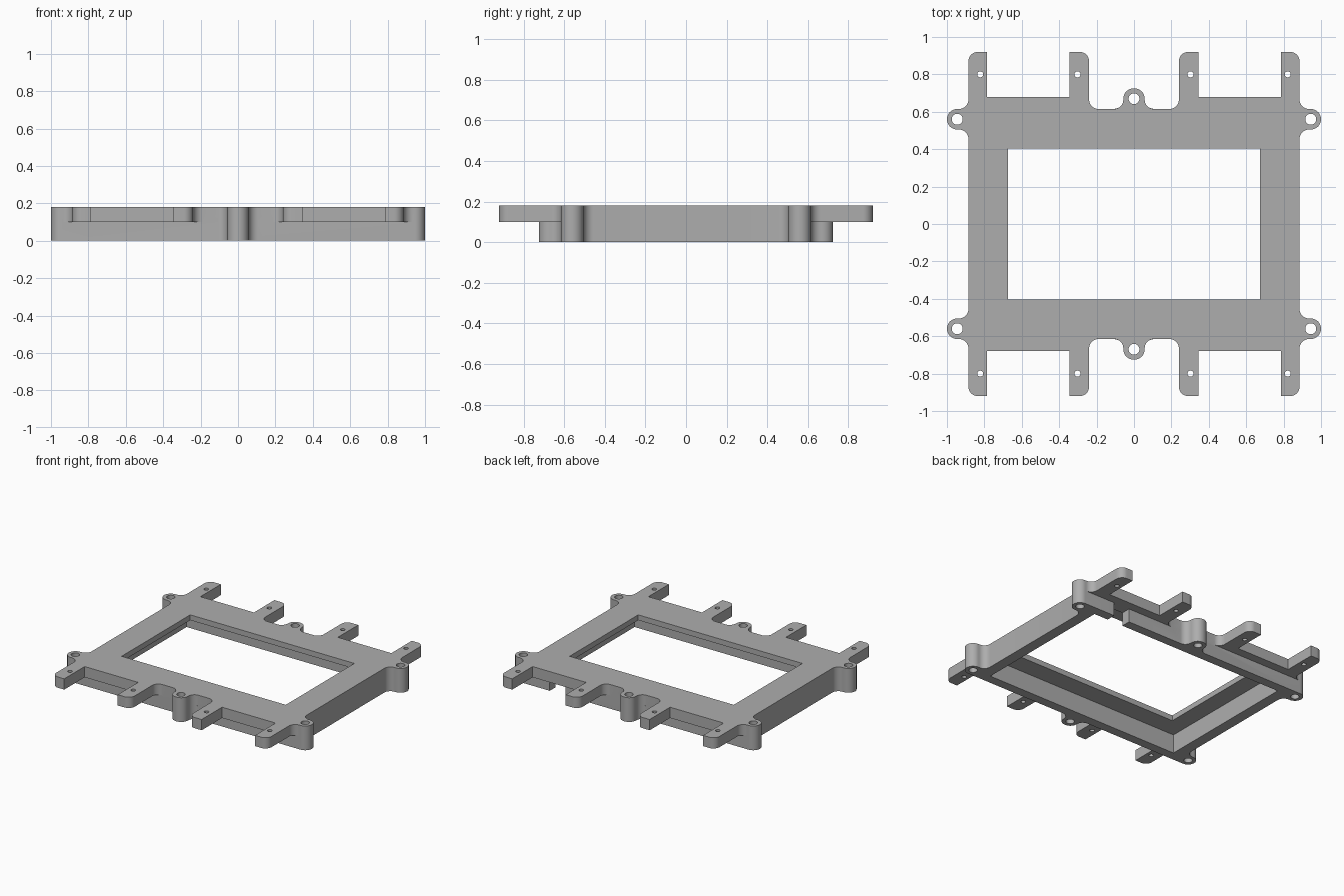
import bpy, bmesh, math
from mathutils import Vector

if "Cube" in bpy.data.objects:
    bpy.data.objects.remove(bpy.data.objects["Cube"], do_unlink=True)

TOP, STEP, CEILING = 0.18, 0.10, 0.14
LUG, FILLET = 0.055, 0.05

grey = bpy.data.materials.new("mid grey")
grey.use_nodes = True
colour = (0.42, 0.42, 0.42, 1)
grey.diffuse_color = colour
grey.node_tree.nodes["Principled BSDF"].inputs["Base Color"].default_value = colour


def four_way(quarter):
    """Repeat a quarter outline of (x, y, radius) corners in all quadrants."""
    half = quarter + [(-x, y, r) for x, y, r in reversed(quarter)]
    return half + [(-x, -y, r) for x, y, r in half]


def rounded(corners, steps=10):
    """Replace each right-angled corner by an arc of its radius."""
    points = []
    for i, (x, y, r) in enumerate(corners):
        p = Vector((x, y))
        if r == 0:
            points.append(p)
            continue
        a = (Vector(corners[i - 1][:2]) - p).normalized() * r
        b = (Vector(corners[(i + 1) % len(corners)][:2]) - p).normalized() * r
        for k in range(steps + 1):
            t = k / steps * math.pi / 2
            points.append(p + a * (1 - math.sin(t)) + b * (1 - math.cos(t)))
    return points


def prism(name, outlines, z0, z1):
    """Extrude one or more closed outlines between two heights."""
    bm = bmesh.new()
    for outline in outlines:
        face = bm.faces.new([bm.verts.new((p[0], p[1], z0)) for p in outline])
        grown = bmesh.ops.extrude_face_region(bm, geom=[face], use_keep_orig=True)
        verts = [v for v in grown["geom"] if isinstance(v, bmesh.types.BMVert)]
        bmesh.ops.translate(bm, verts=verts, vec=(0, 0, z1 - z0))
    bmesh.ops.recalc_face_normals(bm, faces=bm.faces)
    mesh = bpy.data.meshes.new(name)
    bm.to_mesh(mesh)
    bm.free()
    mesh.materials.append(grey)
    obj = bpy.data.objects.new(name, mesh)
    bpy.context.collection.objects.link(obj)
    return obj


def combine(target, other, operation):
    """Apply a boolean and remove the helper."""
    mod = target.modifiers.new("combine", 'BOOLEAN')
    mod.operation, mod.solver, mod.object = operation, 'EXACT', other
    bpy.context.view_layer.objects.active = target
    bpy.ops.object.modifier_apply(modifier=mod.name)
    bpy.data.objects.remove(other, do_unlink=True)


def box(x0, x1, y0, y1):
    return [(x0, y0), (x1, y0), (x1, y1), (x0, y1)]


def circle(x, y, r, n=32):
    return [(x + r * math.cos(k * math.tau / n), y + r * math.sin(k * math.tau / n))
            for k in range(n)]


# Outlines: side lug and centre lug are shared, the arms are on the plate only
side_lug = [(0.885, 0.505, FILLET), (1, 0.505, LUG), (1, 0.615, LUG)]
arms = [(0.885, 0.615, FILLET), (0.885, 0.92, FILLET), (0.785, 0.92, 0),
        (0.785, 0.68, 0), (0.345, 0.68, 0), (0.345, 0.92, 0),
        (0.24, 0.92, FILLET), (0.24, 0.615, FILLET)]
centre_lug = [(0.057, 0.615, FILLET), (0.057, 0.725, LUG)]

# Top plate with arms, joined to the skirt wall below
frame = prism("mounting_frame", [rounded(four_way(side_lug + arms + centre_lug))], STEP, TOP)
skirt = prism("skirt", [rounded(four_way(side_lug + centre_lug))], 0, CEILING)
combine(frame, skirt, 'UNION')

# Pocket underneath, window, and cable notch in the back wall
combine(frame, prism("pocket", [box(-0.805, 0.805, -0.546, 0.546)], -0.1, CEILING), 'DIFFERENCE')
combine(frame, prism("window", [box(-0.675, 0.675, -0.403, 0.403)], 0.05, 0.3), 'DIFFERENCE')
combine(frame, prism("notch", [box(0.56, 0.69, 0.5, 0.65)], -0.1, STEP), 'DIFFERENCE')

# Screw holes through the lugs and arms
holes = []
for sy in (-1, 1):
    holes.append(circle(0, sy * 0.67, 0.029))
    for sx in (-1, 1):
        holes.append(circle(sx * 0.945, sy * 0.56, 0.029))
        holes += [circle(sx * x, sy * 0.8, 0.016) for x in (0.302, 0.822)]
combine(frame, prism("holes", holes, -0.1, 0.3), 'DIFFERENCE')

# Smooth the rounded walls, keep the edges sharp
bpy.ops.object.select_all(action='DESELECT')
frame.select_set(True)
bpy.context.view_layer.objects.active = frame
bpy.ops.object.shade_smooth_by_angle(angle=math.radians(30))
